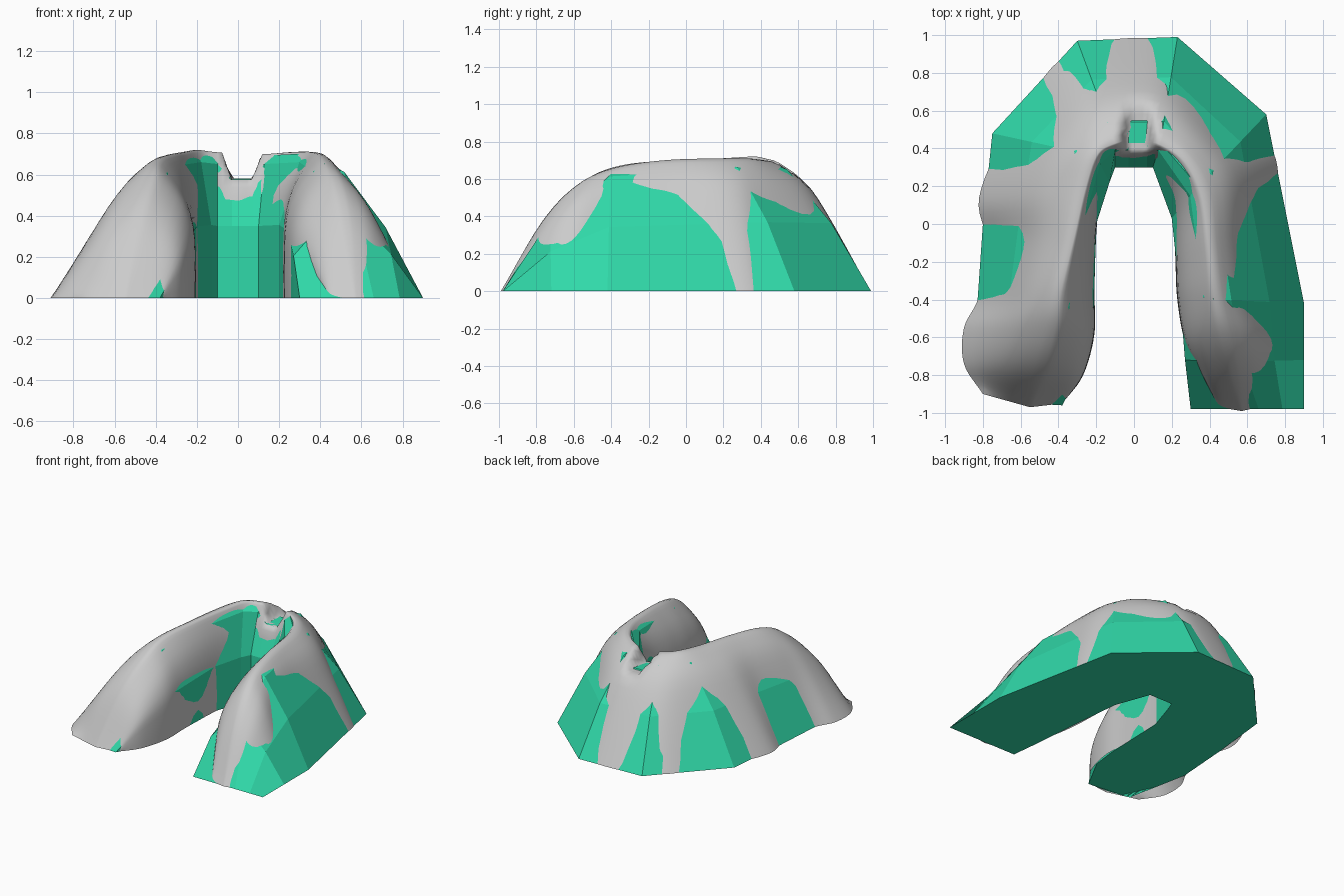
import bpy, bmesh
from mathutils import Vector

# Stations along the U: inner base x,y | ridge x,y,z | outer base x,y
GUM = [
    (-.38, -.95, -.55, -.97, 0, -.80, -.90), (-.27, -.80, -.48, -.77, .37, -.90, -.74),
    (-.21, -.58, -.42, -.56, .58, -.90, -.55), (-.21, -.35, -.39, -.36, .67, -.82, -.38),
    (-.20, -.05, -.32, -.08, .70, -.78, -.10), (-.18, .12, -.26, .18, .71, -.82, .14),
    (-.14, .27, -.20, .36, .72, -.68, .46), (-.10, .33, -.12, .42, .71, -.38, .88),
    (0, .33, .02, .45, .70, 0, .985), (.10, .33, .14, .42, .70, .30, .90),
    (.16, .22, .27, .33, .71, .64, .50), (.21, .05, .36, .15, .71, .76, .30),
    (.22, -.20, .40, -.12, .70, .74, -.12), (.23, -.40, .43, -.38, .66, .78, -.40),
    (.27, -.62, .47, -.58, .57, .86, -.62), (.36, -.80, .52, -.77, .37, .82, -.78),
    (.45, -.97, .57, -.99, 0, .66, -.97)]
BASE = [
    (-.38, -.96, -.55, -.95, 0, -.73, -.92), (-.24, -.70, -.43, -.68, .47, -.78, -.68),
    (-.215, -.50, -.40, -.42, .65, -.83, -.43), (-.20, 0, -.30, 0, .695, -.80, 0),
    (-.13, .22, -.20, .36, .71, -.75, .48), (-.10, .30, -.10, .43, .70, -.30, .97),
    (-.03, .30, -.03, .43, .70, -.05, .98), (.07, .30, .07, .43, .70, .09, .985),
    (.10, .30, .14, .43, .70, .23, .99), (.20, .03, .34, .20, .71, .70, .58),
    (.24, -.35, .42, -.40, .66, .90, -.42), (.27, -.72, .49, -.73, .41, .90, -.72),
    (.30, -.98, .60, -.98, 0, .90, -.98)]

# Section: (position, height share); -1 inner base, 0 ridge, 1 outer base
GUM_SECTION = [(-1, 0), (-1, .28), (-.95, .55), (-.7, .77), (-.25, .95), (0, 1),
               (.18, .94), (.4, .79), (.64, .5), (1, 0)]
BASE_SECTION = [(-1, 0), (-1, .5), (-.3, .93), (0, .99), (.2, .93), (.62, .52), (1, 0)]


def smooth_path(points, n):
    """Catmull-Rom resampling of tuples."""
    p = [Vector(q) for q in points]
    p = [2 * p[0] - p[1]] + p + [2 * p[-1] - p[-2]]
    out = []
    for i in range(1, len(p) - 2):
        a, b, c, d = p[i - 1:i + 3]
        for k in range(n):
            t = k / n
            out.append(.5 * (2 * b + (c - a) * t + (2 * a - 5 * b + 4 * c - d) * t * t
                             + (3 * b - a - 3 * c + d) * t ** 3))
    return out + [p[-2]]


def loft(name, stations, section, closed):
    bm = bmesh.new()
    rows = []
    for ix, iy, rx, ry, rz, ox, oy in stations:
        row = []
        for t, h in section:
            ex, ey = (ix, iy) if t < 0 else (ox, oy)
            x, y = rx + (ex - rx) * abs(t), ry + (ey - ry) * abs(t)
            z = max(0, rz * h)
            if .3 < y < .72:  # notch at the middle of the arch
                z = min(z, .575 + 3 * max(0, abs(x - .02) - .052))
            row.append(bm.verts.new((x, y, z)))
        rows.append(row)
    for a, b in zip(rows, rows[1:]):
        for j in range(len(section) - 1):
            bm.faces.new((a[j], a[j + 1], b[j + 1], b[j]))
        if closed:
            bm.faces.new((a[-1], a[0], b[0], b[-1]))
    bmesh.ops.remove_doubles(bm, verts=bm.verts, dist=.0005)
    bmesh.ops.recalc_face_normals(bm, faces=bm.faces)
    if max(bm.faces, key=lambda f: f.calc_center_median().z).normal.z < 0:
        bmesh.ops.reverse_faces(bm, faces=bm.faces)
    mesh = bpy.data.meshes.new(name)
    bm.to_mesh(mesh)
    bm.free()
    obj = bpy.data.objects.new(name, mesh)
    bpy.context.collection.objects.link(obj)
    return obj


# Smooth grey gum ridge
gum = loft("gum_ridge", smooth_path(GUM, 6), smooth_path(GUM_SECTION, 3), False)
gum.data.shade_smooth()

# Faceted green base body, solid underneath
base = loft("arch_base", BASE, BASE_SECTION, True)
green = bpy.data.materials.new("green")
green.diffuse_color = (.03, .70, .40, 1)
base.data.materials.append(green)
